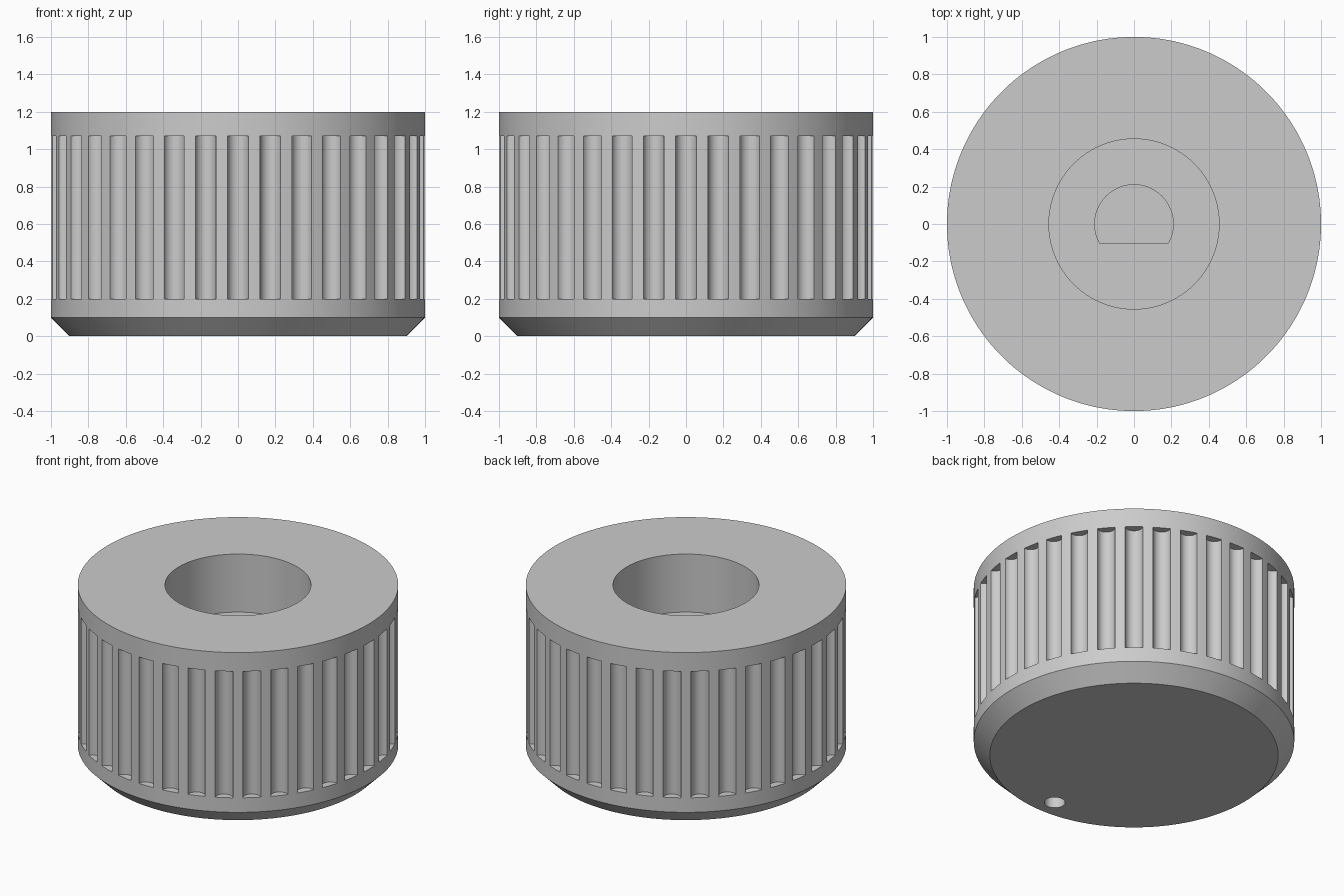
import bpy, bmesh
from math import sin, cos, pi, radians

cube = bpy.data.objects.get("Cube")
if cube:
    bpy.data.objects.remove(cube, do_unlink=True)

SEGMENTS = 180
FLUTES = 36


def finish(bm, name):
    bmesh.ops.recalc_face_normals(bm, faces=bm.faces)
    mesh = bpy.data.meshes.new(name)
    bm.to_mesh(mesh)
    bm.free()
    obj = bpy.data.objects.new(name, mesh)
    bpy.context.collection.objects.link(obj)
    return obj


def add_prism(bm, outline, z0, z1):
    """Closed prism from a flat outline."""
    low = [bm.verts.new((x, y, z0)) for x, y in outline]
    high = [bm.verts.new((x, y, z1)) for x, y in outline]
    bm.faces.new(low[::-1])
    bm.faces.new(high)
    for i in range(len(low)):
        j = (i + 1) % len(low)
        bm.faces.new((low[i], low[j], high[j], high[i]))


def circle(cx, cy, r, count):
    return [(cx + r * cos(2 * pi * i / count), cy + r * sin(2 * pi * i / count))
            for i in range(count)]


# Knob body: chamfered face, straight side, round bore in the top
profile = [(0.9, 0), (1, 0.1), (1, 1.2), (0.455, 1.2), (0.455, 0.8)]
bm = bmesh.new()
rings = [[bm.verts.new((x, y, z)) for x, y in circle(0, 0, r, SEGMENTS)]
         for r, z in profile]
for a, b in zip(rings, rings[1:]):
    for i in range(SEGMENTS):
        j = (i + 1) % SEGMENTS
        bm.faces.new((a[i], a[j], b[j], b[i]))
bm.faces.new(rings[0][::-1])
bm.faces.new(rings[-1])
knob = finish(bm, "knob_body")

# Cutter: grip flutes, D-shaped shaft hole and pointer dimple
bm = bmesh.new()
for k in range(FLUTES):
    a = 2 * pi * k / FLUTES
    add_prism(bm, circle(1.003 * cos(a), 1.003 * sin(a), 0.056, 32), 0.2, 1.07)
d_outline = [(0.21 * cos(radians(t)), 0.21 * sin(radians(t)))
             for t in range(-30, 211, 5)]
add_prism(bm, d_outline, 0.2, 0.9)
add_prism(bm, circle(0, -0.77, 0.065, 32), -0.1, 0.1)
cutter = finish(bm, "knob_cutter")
cutter.hide_render = True

cut = knob.modifiers.new("cut", "BOOLEAN")
cut.operation = "DIFFERENCE"
cut.solver = "EXACT"
cut.object = cutter
bpy.ops.object.select_all(action="DESELECT")
knob.select_set(True)
bpy.context.view_layer.objects.active = knob
bpy.ops.object.modifier_apply(modifier=cut.name)
bpy.data.objects.remove(cutter, do_unlink=True)

# Single grey material
grey = bpy.data.materials.new("light_grey")
grey.use_nodes = True
colour = (0.6, 0.6, 0.6, 1)
grey.diffuse_color = colour
grey.node_tree.nodes["Principled BSDF"].inputs["Base Color"].default_value = colour
knob.data.materials.clear()
knob.data.materials.append(grey)

bpy.ops.object.shade_smooth_by_angle(angle=radians(30))
